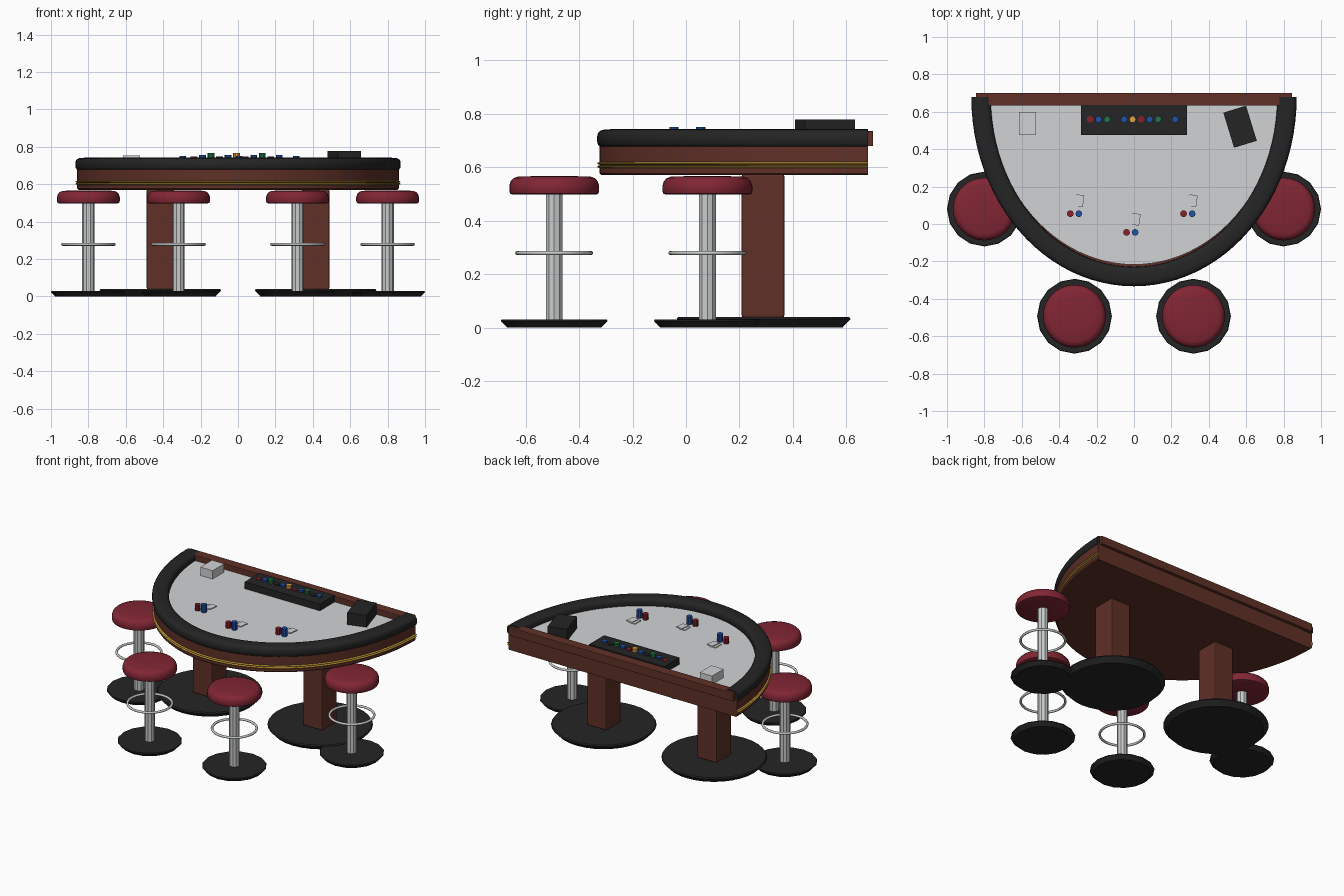
import bpy, bmesh, math
from mathutils import Matrix

if "Cube" in bpy.data.objects:
    bpy.data.objects.remove(bpy.data.objects["Cube"])

BACK_Y = 0.68          # straight rear edge of the table


def colour(name, r, g, b):
    m = bpy.data.materials.new(name)
    m.diffuse_color = (r, g, b, 1)
    m.use_nodes = True
    m.node_tree.nodes["Principled BSDF"].inputs["Base Color"].default_value = m.diffuse_color
    return m


WOOD = colour("dark_wood", 0.115, 0.030, 0.020)
BLACK = colour("black_vinyl", 0.018, 0.018, 0.018)
FELT = colour("pale_grey", 0.64, 0.65, 0.66)
METAL = colour("steel", 0.58, 0.60, 0.60)
LEATHER = colour("red_leather", 0.22, 0.019, 0.034)
GOLD = colour("gold_trim", 0.55, 0.33, 0.04)
RED = colour("red_chip", 0.25, 0.015, 0.025)
BLUE = colour("blue_chip", 0.015, 0.085, 0.40)
GREEN = colour("green_chip", 0.015, 0.18, 0.06)
ORANGE = colour("orange_chip", 0.80, 0.36, 0.06)


def finish(name, bm, mat, smooth=None):
    bmesh.ops.recalc_face_normals(bm, faces=bm.faces)
    me = bpy.data.meshes.new(name)
    bm.to_mesh(me)
    bm.free()
    me.materials.append(mat)
    ob = bpy.data.objects.new(name, me)
    bpy.context.collection.objects.link(ob)
    if smooth:
        bpy.ops.object.select_all(action='DESELECT')
        ob.select_set(True)
        bpy.context.view_layer.objects.active = ob
        bpy.ops.object.shade_smooth_by_angle(angle=math.radians(smooth))
    return ob


def box(name, centre, size, mat, turn=0, bevel=0):
    bm = bmesh.new()
    bmesh.ops.create_cube(bm, size=1)
    bmesh.ops.scale(bm, vec=size, verts=bm.verts)
    if bevel:
        bmesh.ops.bevel(bm, geom=bm.edges[:], offset=bevel, segments=2,
                        profile=0.5, affect='EDGES')
    bmesh.ops.rotate(bm, matrix=Matrix.Rotation(math.radians(turn), 3, 'Z'), verts=bm.verts)
    bmesh.ops.translate(bm, vec=centre, verts=bm.verts)
    return finish(name, bm, mat)


def loft(name, rings, mat, closed=False, smooth=None):
    """Skin rings of points; cap the ends unless the loft is closed."""
    bm = bmesh.new()
    loops = [[bm.verts.new(p) for p in ring] for ring in rings]
    n = len(loops[0])
    pairs = list(zip(loops, loops[1:])) + ([(loops[-1], loops[0])] if closed else [])
    for a, b in pairs:
        for i in range(n):
            j = (i + 1) % n
            bm.faces.new((a[i], a[j], b[j], b[i]))
    if not closed:
        bm.faces.new(loops[0])
        bm.faces.new(loops[-1])
    return finish(name, bm, mat, smooth)


def lathe(name, profile, x, y, mat, sides, closed=False, smooth=None):
    rings = [[(x + r * math.cos(2 * math.pi * i / sides),
               y + r * math.sin(2 * math.pi * i / sides), z)
              for i in range(sides)] for r, z in profile]
    return loft(name, rings, mat, closed, smooth)


def arc(a, b, steps=48):
    """Half ellipse bulging to the front, with outward normals."""
    for i in range(steps + 1):
        t = math.pi + math.pi * i / steps
        c, s = math.cos(t), math.sin(t)
        length = math.hypot(c * b, s * a)
        yield a * c, BACK_Y + b * s, c * b / length, s * a / length


def half_slab(name, levels, mat, smooth=40):
    return loft(name, [[(x, y, z) for x, y, _, _ in arc(a, b)] for a, b, z in levels],
                mat, smooth=smooth)


def sweep(name, a, b, section, mat, smooth=50):
    rings = [[(x + nx * u, y + ny * u, z) for u, z in section] for x, y, nx, ny in arc(a, b)]
    return loft(name, rings, mat, smooth=smooth)


def rounded(hw, hh, z, power, n=20):
    """Superellipse cross-section."""
    pts = []
    for i in range(n):
        c, s = math.cos(2 * math.pi * i / n), math.sin(2 * math.pi * i / n)
        pts.append((hw * math.copysign(abs(c) ** power, c),
                    z + hh * math.copysign(abs(s) ** power, s)))
    return pts


# Table top: wooden apron, felt surface, padded rail, gold trim, rear board
half_slab("table_apron", [(0.853, 0.996, 0.57), (0.86, 1.003, 0.577), (0.86, 1.003, 0.685)], WOOD)
half_slab("felt_surface", [(0.772, 0.897, 0.68), (0.772, 0.897, 0.697)], FELT)
sweep("padded_rail", 0.818, 0.961, rounded(0.052, 0.036, 0.706, 0.65), BLACK)
for k, z in enumerate((0.602, 0.614)):
    sweep(f"gold_trim_{k}", 0.86, 1.003, rounded(0.009, 0.005, z, 1, 8), GOLD)
box("rear_board", (0, 0.667, 0.707), (1.69, 0.066, 0.056), WOOD, bevel=0.003)

# Two pedestals on wide discs
for side in (-1, 1):
    box("pedestal", (side * 0.415, 0.288, 0.306), (0.146, 0.16, 0.536), WOOD, bevel=0.008)
    lathe("pedestal_base", [(0.295, 0), (0.325, 0.032), (0.32, 0.04)],
          side * 0.415, 0.29, BLACK, 32)

# Four bar stools
seat_profile = [(0.155, 0.497), (0.165, 0.501), (0.168, 0.51), (0.168, 0.53), (0.163, 0.547),
                (0.152, 0.559), (0.135, 0.565), (0.05, 0.567)]
ring_profile = [(0.138 + 0.008 * math.cos(k * math.pi / 4),
                 0.279 + 0.008 * math.sin(k * math.pi / 4)) for k in range(8)]
for x, y in ((0.8, 0.08), (0.318, -0.493)):
    for side in (-1, 1):
        px = side * x
        lathe("stool_base", [(0.176, 0), (0.2, 0.024), (0.197, 0.03)], px, y, BLACK, 16)
        lathe("stool_post", [(0.033, 0.028), (0.033, 0.5)], px, y, METAL, 10)
        lathe("stool_foot_ring", ring_profile, px, y, METAL, 32, closed=True, smooth=50)
        lathe("stool_seat", seat_profile, px, y, LEATHER, 32, smooth=45)


def chips(x, y, top, mat, base=0.695):
    lathe("chip_stack", [(0.018, base), (0.018, top)], x, y, mat, 10)


# Dealer tray with a row of chip stacks in three repeating heights
box("chip_tray", (0, 0.555, 0.719), (0.566, 0.16, 0.048), BLACK)
row = (RED, BLUE, GREEN, BLACK, BLUE, ORANGE, RED, BLUE, GREEN, BLACK, BLUE)
for i, mat in enumerate(row):
    chips(-0.235 + 0.0455 * i, 0.559, (0.748, 0.757, 0.767)[i % 3], mat, 0.73)

# Card shoe and discard holder
box("card_shoe", (0.567, 0.52, 0.737), (0.127, 0.196, 0.082), BLACK, turn=17)
box("discard_holder", (-0.57, 0.538, 0.725), (0.092, 0.124, 0.058), FELT)

# Player bets: a short and a tall stack with a pair of cards beside them
for x, y in ((-0.318, 0.055), (-0.017, -0.045), (0.288, 0.055)):
    chips(x - 0.023, y, 0.737, RED)
    chips(x + 0.023, y, 0.75, BLUE)
    for k in (0, 1):
        box("playing_card", (x + 0.008 + 0.018 * k, y + 0.07, 0.700 + 0.005 * k),
            (0.045, 0.062, 0.005), FELT, turn=-8 * k)
